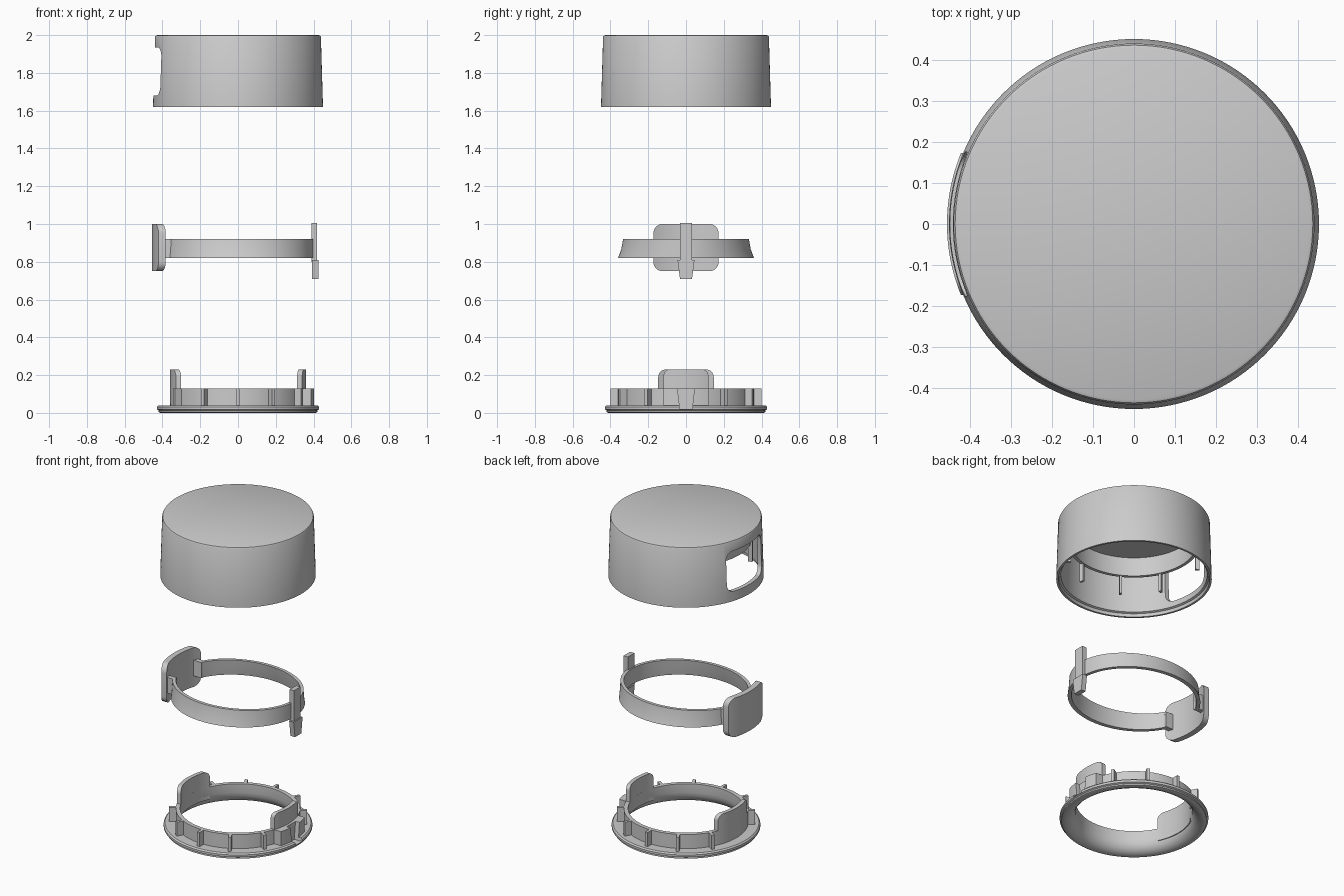
import bpy, bmesh
from math import sin, cos, pi, sqrt, radians

if "Cube" in bpy.data.objects:
    bpy.data.objects.remove(bpy.data.objects["Cube"])


def loft(name, sections, closed=False, smooth=True):
    """Skin a list of closed cross-sections; cap the ends unless closed."""
    bm = bmesh.new()
    rings = [[bm.verts.new(p) for p in s] for s in sections]
    k, n = len(rings[0]), len(rings)
    for i in range(n if closed else n - 1):
        a, b = rings[i], rings[(i + 1) % n]
        for j in range(k):
            bm.faces.new((a[j], a[(j + 1) % k], b[(j + 1) % k], b[j]))
    if not closed:
        bm.faces.new(rings[0])
        bm.faces.new(rings[-1])
    bmesh.ops.remove_doubles(bm, verts=bm.verts, dist=1e-6)
    bmesh.ops.recalc_face_normals(bm, faces=bm.faces)
    me = bpy.data.meshes.new(name)
    bm.to_mesh(me)
    bm.free()
    ob = bpy.data.objects.new(name, me)
    bpy.context.collection.objects.link(ob)
    if smooth:
        finish(ob)
    return ob


def finish(ob):
    bpy.ops.object.select_all(action='DESELECT')
    ob.select_set(True)
    bpy.context.view_layer.objects.active = ob
    bpy.ops.object.shade_smooth_by_angle(angle=radians(32))


def lathe(name, profile, n=128):
    return loft(name, [[(r * cos(2 * pi * i / n), r * sin(2 * pi * i / n), z)
                        for r, z in profile] for i in range(n)], closed=True)


def curved_plate(name, side, r_in, r_out, w, z0, z1, c_top=0, c_bot=0):
    """Rounded rectangular plate wrapped on a cylinder at +x or -x."""
    c = max(c_top, c_bot)
    half = [((w - c) * i / 8, 0) for i in range(9)]
    if c:
        half += [(w - c + c * sin(t), 1 - cos(t))
                 for t in [pi / 2 * i / 8 for i in range(1, 9)]]
    cols = [(-y, f) for y, f in reversed(half[1:])] + half
    secs = []
    for y, f in cols:
        lo, hi = z0 + c_bot * f, z1 - c_top * f
        xi, xo = side * sqrt(r_in ** 2 - y * y), side * sqrt(r_out ** 2 - y * y)
        secs.append([(xi, y, lo), (xi, y, hi), (xo, y, hi), (xo, y, lo)])
    return loft(name, secs)


def rib(name, deg, r0, r1, w, z0, z1):
    a = radians(deg)
    secs = [[(r * cos(a) - s * w / 2 * sin(a), r * sin(a) + s * w / 2 * cos(a), z)
             for s, z in ((-1, z0), (1, z0), (1, z1), (-1, z1))] for r in (r0, r1)]
    return loft(name, secs, smooth=False)


def prism(name, outline, x0, x1):
    return loft(name, [[(x, y, z) for y, z in outline] for x in (x0, x1)], smooth=False)


def cut(ob, cutter):
    m = ob.modifiers.new("cut", 'BOOLEAN')
    m.operation, m.solver, m.object = 'DIFFERENCE', 'EXACT', cutter
    # the cut comes before the smoothing
    while ob.modifiers[0] != m:
        ob.modifiers.move(ob.modifiers.find(m.name), 0)
    bpy.context.view_layer.objects.active = ob
    bpy.ops.object.modifier_apply(modifier=m.name)
    finish(ob)


# Cap: hollow shell with an inner hanging ring
cap = lathe("cap", [(0, 2), (.428, 2), (.435, 1.997), (.439, 1.99), (.45, 1.62),
                    (.437, 1.62), (.435, 1.64), (.423, 1.645), (.417, 1.97),
                    (.38, 1.97), (.38, 1.85), (.36, 1.85), (.36, 1.97), (0, 1.97)])
window = curved_plate("window_cutter", -1, .395, .50, .175, 1.68, 1.935, .05, .05)
cut(cap, window)
bpy.data.objects.remove(window)

# Cap pins below the inner ring
for deg in (26, 62, 103, 140):
    for s in (1, -1):
        rib("cap_pin", 180 + s * deg, .365, .39, .014, 1.735, 1.87)

# Spring band: oval, flared at the bottom, open behind the button
secs = []
for i in range(97):
    t = radians(-155 + 310 * i / 96)
    x, y = cos(t), sin(t)
    secs.append([(.40 * x, .36 * y, .82), (.40 * x, .343 * y, .865),
                 (.40 * x, .333 * y, .92), (.38 * x, .313 * y, .92),
                 (.38 * x, .323 * y, .865), (.38 * x, .335 * y, .82)])
loft("spring_band", secs)

# Button and the two lugs joining it to the band
curved_plate("button", -1, .42, .455, .173, .75, 1.0, .05, .05)
for s in (1, -1):
    prism("button_lug", [(s * .125, .82), (s * .155, .82), (s * .155, .92), (s * .125, .92)],
          -.405, -.345)

# Latch lever opposite the button
prism("latch_stem", [(-.033, .80), (.033, .80), (.033, 1.005), (-.033, 1.005)], .388, .418)
prism("latch_hook", [(-.032, .71), (.032, .71), (.045, .81), (-.045, .81)], .393, .425)

# Base ring with flange and flared bore
base = lathe("base_ring", [(.41, 0), (.42, .004), (.42, .013), (.43, .018), (.43, .032),
                           (.422, .04), (.36, .04), (.36, .13), (.335, .13), (.335, .075),
                           (.34, .05), (.35, .03), (.367, .012), (.39, .002)])
pocket = curved_plate("latch_pocket", 1, .35, .405, .12, .03, .13)
slot = prism("slot_cutter", [(-.032, .02), (.032, .02), (.046, .14), (-.046, .14)], .375, .46)
cut(base, slot)
cut(pocket, slot)
bpy.data.objects.remove(slot)

# Base guide tabs and ribs
curved_plate("left_guide_tab", -1, .335, .36, .147, .05, .23, .04)
curved_plate("right_guide_tab", 1, .335, .36, .118, .05, .23, .03)
for deg in (32, 62, 90, 118, 148):
    for s in (1, -1):
        rib("base_rib", s * deg, .35, .40, .018, .035, .13)
